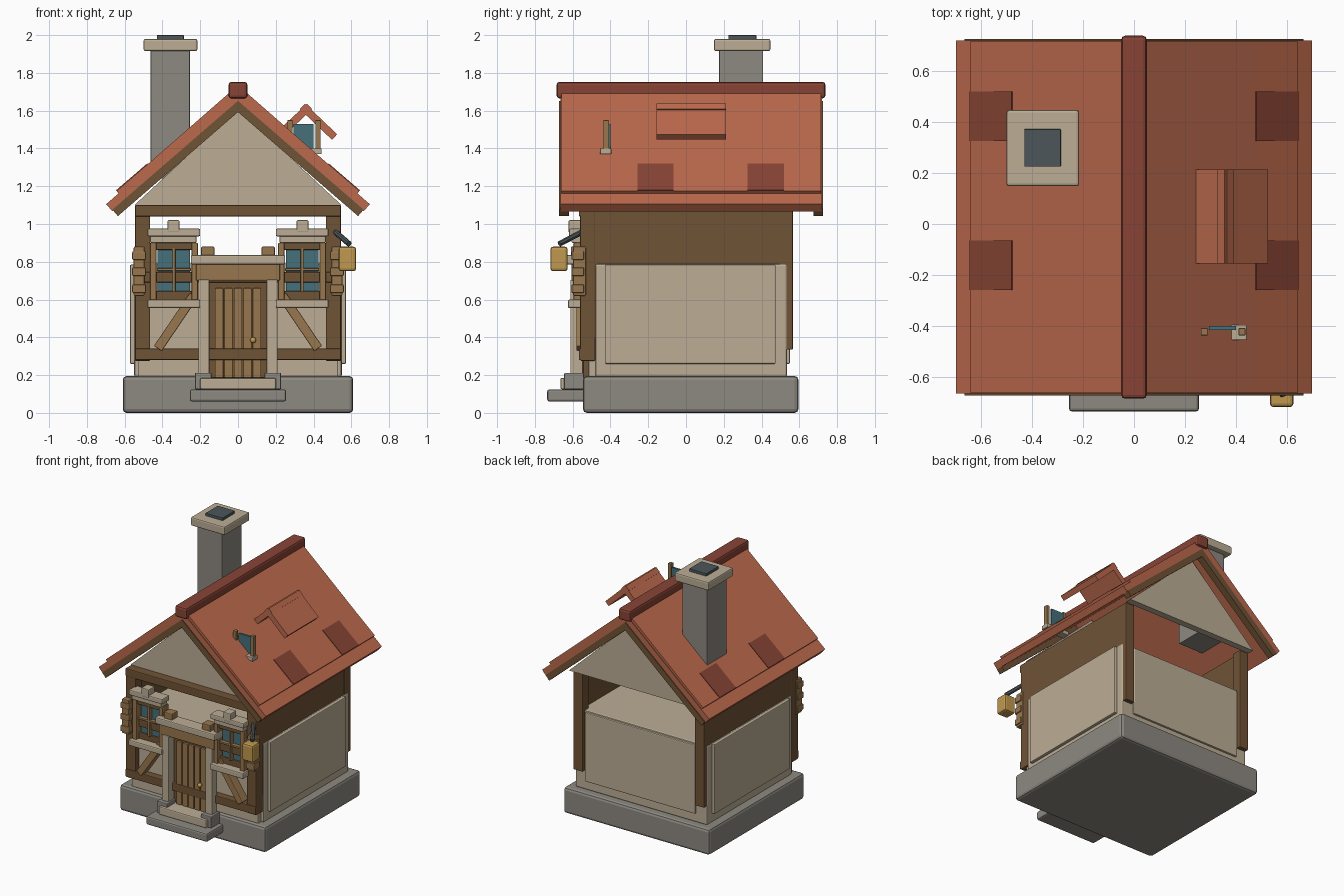
import bpy, bmesh
from mathutils import Vector

if "Cube" in bpy.data.objects:
    bpy.data.objects.remove(bpy.data.objects["Cube"], do_unlink=True)


def material(name, r, g, b):
    m = bpy.data.materials.new(name)
    m.use_nodes = True
    lin = [((c / 255 + 0.055) / 1.055) ** 2.4 for c in (r, g, b)] + [1.0]
    m.diffuse_color = lin
    m.node_tree.nodes["Principled BSDF"].inputs["Base Color"].default_value = lin
    return m


plaster = material("plaster cream", 188, 174, 150)
stone = material("stone grey", 141, 137, 129)
tile = material("roof terracotta", 188, 106, 77)
dark_tile = material("dark tile", 136, 68, 53)
timber = material("dark timber", 112, 83, 54)
oak = material("light oak", 152, 119, 78)
glass = material("window teal", 70, 112, 122)
slate = material("slate", 76, 86, 90)
gold = material("lantern gold", 192, 153, 78)


def finish(name, bm, mat, bevel):
    bmesh.ops.recalc_face_normals(bm, faces=bm.faces[:])
    me = bpy.data.meshes.new(name)
    bm.to_mesh(me)
    bm.free()
    me.materials.append(mat)
    ob = bpy.data.objects.new(name, me)
    bpy.context.collection.objects.link(ob)
    if bevel:
        mod = ob.modifiers.new("soft_edges", "BEVEL")
        mod.width = bevel
        mod.segments = 2
    return ob


def prism(name, pts, y0, y1, mat, bevel=0.0):
    """Extrude an x-z outline from y0 to y1."""
    bm = bmesh.new()
    face = bm.faces.new([bm.verts.new((x, y0, z)) for x, z in pts])
    ext = bmesh.ops.extrude_face_region(bm, geom=[face])["geom"]
    verts = [v for v in ext if isinstance(v, bmesh.types.BMVert)]
    bmesh.ops.translate(bm, verts=verts, vec=(0, y1 - y0, 0))
    return finish(name, bm, mat, bevel)


def box(name, x, y, z, mat, bevel=0.006):
    pts = [(x[0], z[0]), (x[1], z[0]), (x[1], z[1]), (x[0], z[1])]
    return prism(name, pts, y[0], y[1], mat, bevel)


def slab(name, a, b, thick, y, mat, side=1, bevel=0.0):
    """Sloping board whose top runs from a to b, in x-z."""
    a, b = Vector(a), Vector(b)
    d = (b - a).normalized()
    n = Vector((d.y, -d.x))
    if n.y > 0:
        n = -n
    pts = [a, b, b + n * thick, a + n * thick]
    return prism(name, [(p.x * side, p.y) for p in pts], y[0], y[1], mat, bevel)


def span(side, a, b):
    return sorted((side * a, side * b))


# Foundation and entrance steps
box("foundation", (-.61, .61), (-.545, .595), (0, .195), stone, .02)
box("lower_step", (-.255, .255), (-.735, -.5), (.06, .125), stone, .012)
box("upper_step", (-.2, .2), (-.665, -.5), (.125, .185), plaster, .008)

# Plaster body with raised panels
box("wall_body", (-.55, .55), (-.48, .535), (.19, .79), plaster, .012)
box("front_panel", (-.53, .53), (-.515, -.47), (.19, .79), plaster)
box("back_panel", (-.46, .46), (.52, .55), (.26, .78), plaster)
for s in (-1, 1):
    box("side_panel", span(s, .53, .572), (-.43, .475), (.26, .785), plaster)

# Timber frame
for s in (-1, 1):
    box("front_corner_post", span(s, .465, .545), (-.56, -.48), (.275, 1.1), timber)
    box("back_corner_post", span(s, .47, .546), (.49, .566), (.335, 1.1), timber)
    box("side_wall", span(s, .5, .543), (-.5, .52), (.4, 1.1), timber, 0)
for z0, z1 in ((.28, .34), (.69, .745), (1.04, 1.1)):
    box("front_rail", (-.545, .545), (-.567, -.49), (z0, z1), timber)

# Gables
for y in (-.5, .565):
    prism("gable", [(-.548, 1.1), (.548, 1.1), (0, 1.61)], y, y + .05, plaster)

# Main roof: tile slabs, eave slabs, barge boards and odd dark tiles
for s in (-1, 1):
    top = [(0, 1.735), (.48, 1.315), (.643, 1.175)]
    low = [(.617, 1.145), (.455, 1.28), (0, 1.685)]
    prism("roof_tiles", [(x * s, z) for x, z in top + low], -.66, .715, tile)
    slab("eave_slab", (0, 1.71), (.698, 1.105), .05, (-.665, .72), tile, s)
    for y in ((-.672, -.62), (.675, .726)):
        slab("barge_board", (0, 1.652), (.665, 1.076), .045, y, timber, s)
    for y in ((-.258, -.065), (.325, .52)):
        slab("dark_patch", (.48, 1.321), (.645, 1.179), .008, y, dark_tile, s)
box("ridge_cap", (-.05, .05), (-.685, .738), (1.665, 1.752), dark_tile, .015)

# Chimney
box("chimney_stack", (-.462, -.255), (.175, .408), (1.24, 1.92), stone, .004)
box("chimney_cap", (-.5, -.215), (.148, .447), (1.915, 1.98), plaster, .01)
box("chimney_flue", (-.43, -.287), (.225, .372), (1.97, 2.0), slate, .003)

# Dormer roof and dormer window
slab("dormer_roof_right", (.355, 1.637), (.525, 1.475), .04, (-.155, .213), tile)
slab("dormer_roof_left", (.365, 1.637), (.225, 1.505), .04, (-.155, .213), tile)
box("dormer_glass", (.295, .4), (-.415, -.4), (1.39, 1.53), glass, 0)
box("dormer_sill", (.25, .442), (-.455, -.395), (1.37, 1.4), plaster, .004)
for x in (.262, .41):
    box("dormer_post", (x, x + .027), (-.437, -.408), (1.39, 1.55), oak, .003)

# Front windows, braces and shutters
for s in (-1, 1):
    box("window_glass", span(s, .255, .425), (-.552, -.53), (.64, .865), glass, 0)
    box("window_header", span(s, .22, .465), (-.58, -.52), (.862, .905), timber)
    box("window_base", span(s, .22, .465), (-.565, -.52), (.595, .645), timber)
    for x in (.212, .432):
        box("window_jamb", span(s, x, x + .034), (-.595, -.52), (.595, .9), oak)
    box("mullion_upright", span(s, .332, .347), (-.583, -.55), (.64, .87), oak, .002)
    box("mullion_bar", span(s, .25, .43), (-.58, -.55), (.752, .766), oak, .002)
    box("window_lintel", span(s, .2, .48), (-.62, -.53), (.935, .975), plaster, .008)
    box("lintel_bed", span(s, .22, .465), (-.605, -.53), (.9, .94), plaster)
    box("lintel_keystone", span(s, .31, .373), (-.622, -.55), (.955, 1.02), plaster)
    box("window_sill", span(s, .2, .48), (-.625, -.52), (.555, .6), plaster, .008)
    slab("brace", (.255, .635), (.445, .355), .05, (-.58, -.51), oak, s, .005)
    box("shutter", span(s, .495, .552), (-.598, -.53), (.62, .88), oak)
    for z in (.635, .725, .81):
        box("shutter_slat", span(s, .487, .56), (-.606, -.54), (z, z + .045), oak)

# Door
box("door_frame", (-.155, .155), (-.545, -.49), (.185, .7), timber)
for i in range(5):
    x = -.122 + i * .05
    box("door_plank", (x, x + .044), (-.562, -.53), (.185, .66), oak, .004)
bm = bmesh.new()
bmesh.ops.create_uvsphere(bm, u_segments=16, v_segments=8, radius=.016)
knob = finish("door_knob", bm, gold, 0)
knob.location = (.08, -.572, .385)
for p in knob.data.polygons:
    p.use_smooth = True

# Porch
for s in (-1, 1):
    box("porch_post", span(s, .152, .21), (-.612, -.545), (.2, .705), plaster)
    box("porch_base", span(s, .14, .228), (-.645, -.54), (.125, .212), stone)
    box("porch_peg", span(s, .125, .195), (-.61, -.54), (.825, .88), oak)
box("porch_beam", (-.222, .222), (-.605, -.53), (.7, .79), oak)
box("porch_lintel", (-.25, .25), (-.635, -.53), (.785, .835), plaster, .008)

# Lantern on a slanted bracket
box("lantern", (.533, .625), (-.718, -.627), (.75, .88), gold, .014)
start, end = Vector((.515, -.55, .958)), Vector((.588, -.67, .895))
bm = bmesh.new()
bmesh.ops.create_cone(bm, cap_ends=True, segments=8, radius1=.015, radius2=.015,
                      depth=(end - start).length)
arm = finish("lantern_arm", bm, slate, 0)
arm.location = (start + end) / 2
arm.rotation_euler = (end - start).to_track_quat('Z', 'Y').to_euler()
